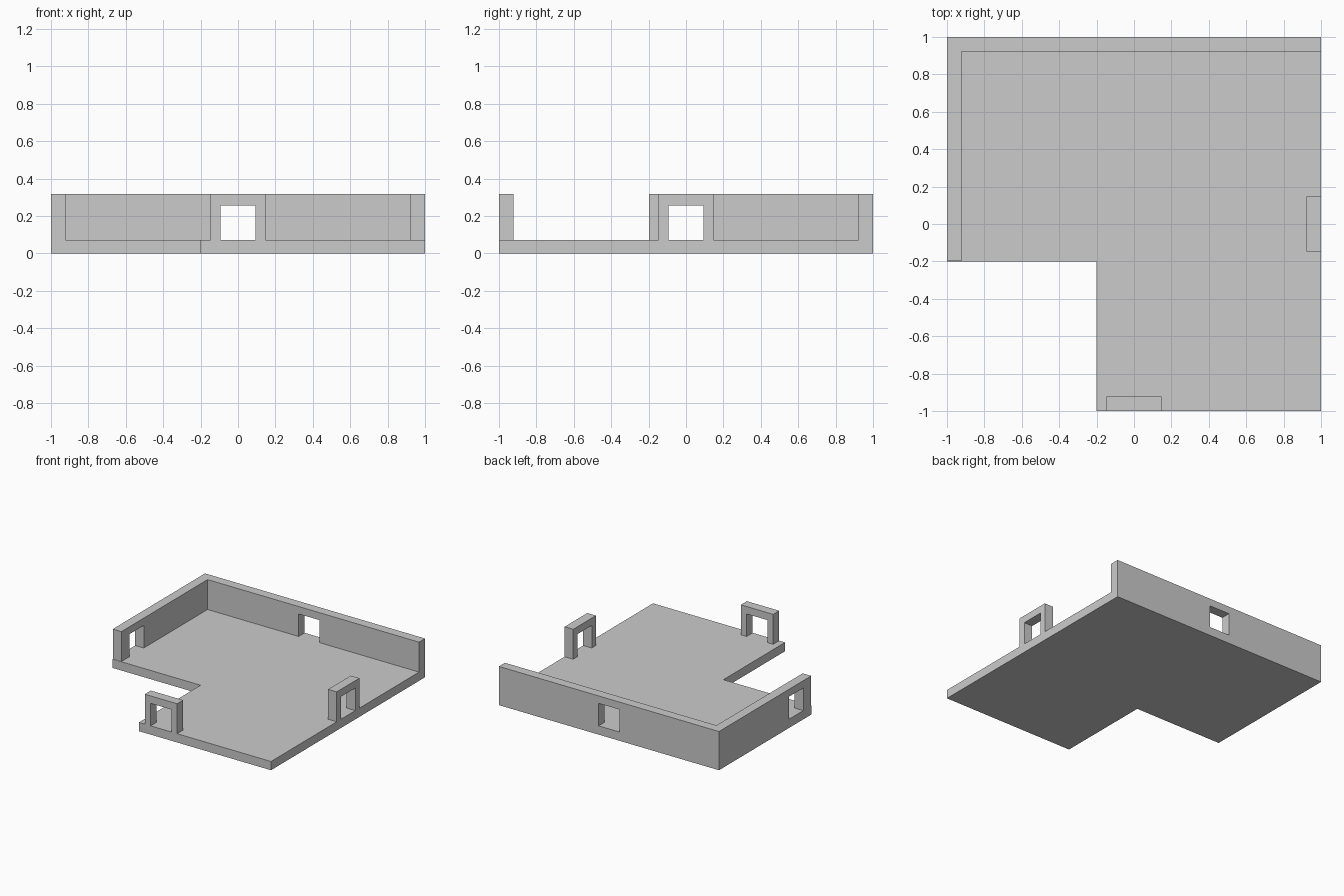
import bpy, bmesh
from math import pi
from mathutils import Matrix

if "Cube" in bpy.data.objects:
    bpy.data.objects.remove(bpy.data.objects["Cube"])

FLOOR, TOP, LINTEL = 0.072, 0.318, 0.257
DOOR, THICK = 0.094, 0.078


def prism(name, outline, depth, matrix=Matrix()):
    """Extrude a flat XY outline along +Z, then place it."""
    bm = bmesh.new()
    face = bm.faces.new([bm.verts.new((x, y, 0)) for x, y in outline])
    ext = bmesh.ops.extrude_face_region(bm, geom=[face])
    bmesh.ops.translate(bm, vec=(0, 0, depth),
                        verts=[v for v in ext["geom"] if isinstance(v, bmesh.types.BMVert)])
    bmesh.ops.transform(bm, matrix=matrix, verts=bm.verts)
    bmesh.ops.recalc_face_normals(bm, faces=bm.faces)
    mesh = bpy.data.meshes.new(name)
    bm.to_mesh(mesh)
    bm.free()
    obj = bpy.data.objects.new(name, mesh)
    bpy.context.collection.objects.link(obj)
    return obj


def door_wall(name, a, b, turn):
    """Wall from a to b with a central doorway, on the front edge, turned about z."""
    outline = [(a, FLOOR), (-DOOR, FLOOR), (-DOOR, LINTEL), (DOOR, LINTEL),
               (DOOR, FLOOR), (b, FLOOR), (b, TOP), (a, TOP)]
    stand = Matrix.Translation((0, -1 + THICK, 0)) @ Matrix.Rotation(pi / 2, 4, "X")
    return prism(name, outline, THICK, Matrix.Rotation(turn, 4, "Z") @ stand)


# L-shaped floor slab
prism("floor", [(-0.2, -1), (1, -1), (1, 1), (-1, 1), (-1, -0.2), (-0.2, -0.2)], FLOOR)

# Free-standing door frames on the open sides
door_wall("front_door_frame", -0.147, 0.147, 0)
door_wall("right_door_frame", -0.147, 0.147, pi / 2)

# Full walls with doorways; the left wall butts against the back wall
door_wall("back_wall", -1, 1, pi)
door_wall("left_wall", -1 + THICK, 0.197, -pi / 2)
